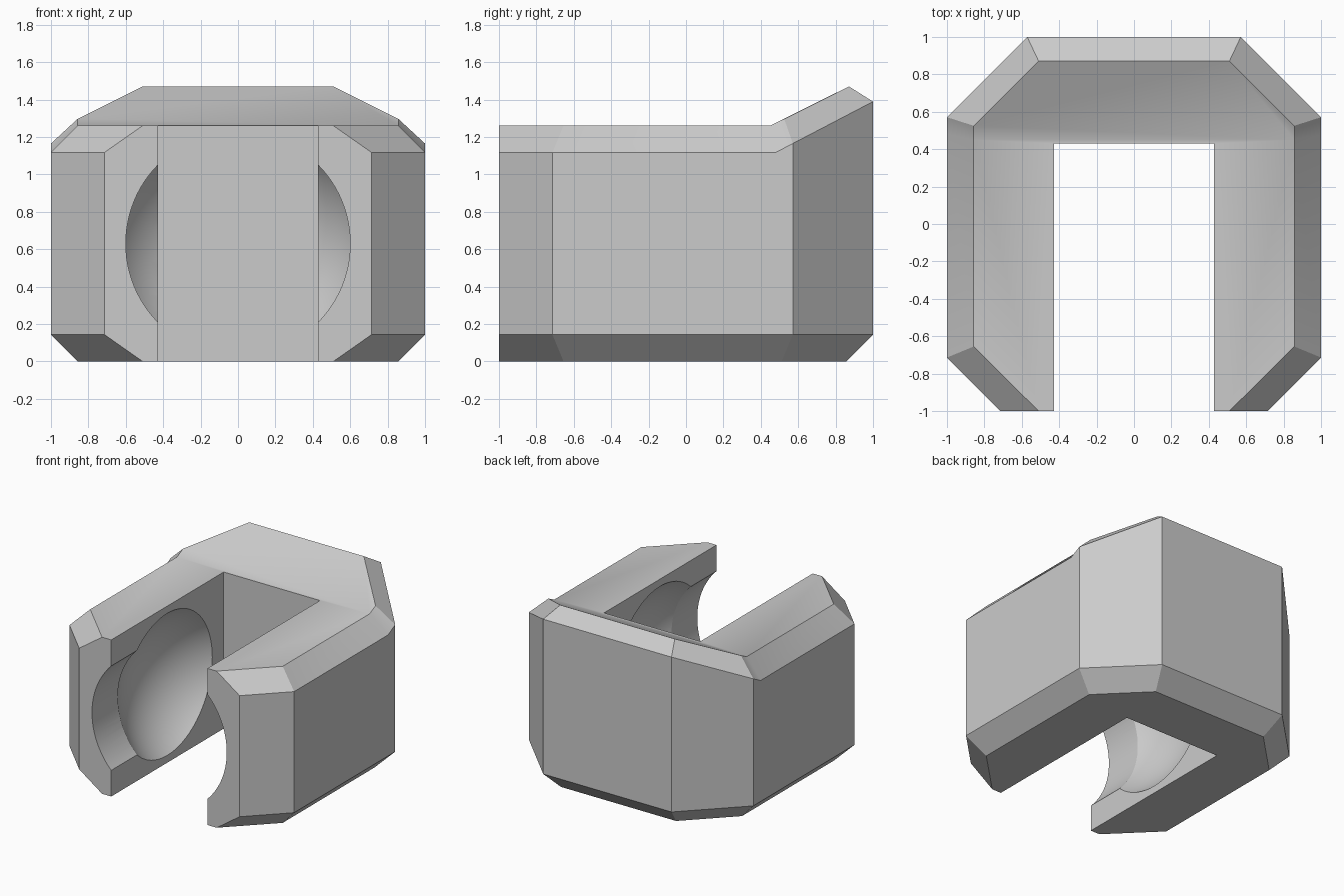
import bpy, bmesh, math

if "Cube" in bpy.data.objects:
    bpy.data.objects.remove(bpy.data.objects["Cube"])

grey = bpy.data.materials.new("plain grey")
grey.diffuse_color = (0.6, 0.6, 0.6, 1)
grey.use_nodes = True
grey.node_tree.nodes["Principled BSDF"].inputs["Base Color"].default_value = grey.diffuse_color

# Right half of each outline ring, front to back; mirrored to close the loop
P = 0.143
rings = [
    [(.51, -1, 0), (.857, -.655, 0), (.857, .45, 0), (.857, .512, 0), (.512, .857, 0)],
    [(.714, -1, P), (1, -.714, P), (1, .48, P), (1, .571, P), (.571, 1, P)],
    [(.714, -1, 1.117), (1, -.714, 1.117), (1, .48, 1.117), (1, .571, 1.165), (.571, 1, 1.389)],
    [(.51, -1, 1.26), (.857, -.655, 1.26), (.857, .45, 1.26), (.857, .525, 1.297), (.51, .871, 1.47)],
]

# Chamfered body with a raised, sloping back
bm = bmesh.new()
loops = []
for ring in rings:
    full = ring + [(-x, y, z) for x, y, z in reversed(ring)]
    loops.append([bm.verts.new(c) for c in full])
n = len(loops[0])
for low, high in zip(loops, loops[1:]):
    for i in range(n):
        j = (i + 1) % n
        bm.faces.new((low[i], low[j], high[j], high[i]))
bm.faces.new(loops[0][::-1])
top = loops[-1]
bm.faces.new(top[:3] + top[7:])      # flat top
bm.faces.new(top[2:8])               # rising back top
bmesh.ops.recalc_face_normals(bm, faces=bm.faces)
mesh = bpy.data.meshes.new("body")
bm.to_mesh(mesh)
bm.free()
body = bpy.data.objects.new("body", mesh)
bpy.context.collection.objects.link(body)
mesh.materials.append(grey)


def cut(name):
    """Subtract the active primitive from the body, then remove it."""
    cutter = bpy.context.object
    cutter.name = name
    cutter.hide_render = True
    cutter.data.materials.append(grey)
    bpy.context.view_layer.objects.active = body
    mod = body.modifiers.new(name, 'BOOLEAN')
    mod.operation, mod.solver, mod.object = 'DIFFERENCE', 'EXACT', cutter
    bpy.ops.object.modifier_apply(modifier=name)
    bpy.data.objects.remove(cutter)


# Open slot through the front, top and bottom
bpy.ops.mesh.primitive_cube_add(size=1, location=(0, -.535, .7), scale=(.857, 1.93, 3))
cut("slot")
# Round socket in both inner walls
bpy.ops.mesh.primitive_uv_sphere_add(segments=96, ring_count=48, radius=.714, location=(0, -.286, .63))
cut("socket")
# Round channel leading into the socket from the front
bpy.ops.mesh.primitive_cylinder_add(vertices=96, radius=.6, depth=1.2, location=(0, -1.0, .63),
                                    rotation=(math.pi / 2, 0, 0))
cut("channel")

bpy.ops.object.select_all(action='DESELECT')
body.select_set(True)
bpy.context.view_layer.objects.active = body
bpy.ops.object.shade_smooth_by_angle(angle=math.radians(30))
